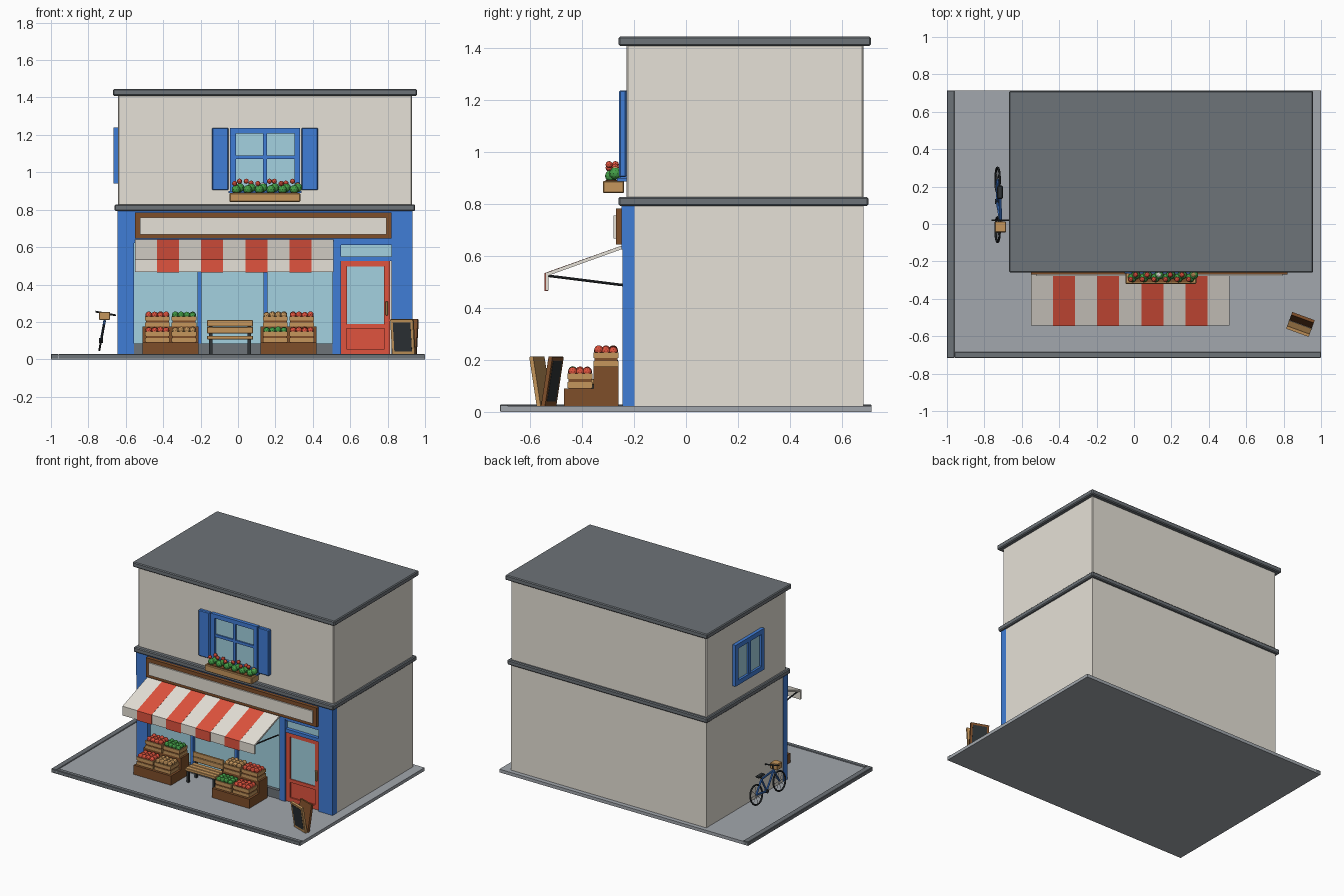
import bpy, bmesh, random
from mathutils import Matrix, Vector
from math import pi, radians, sin, cos

random.seed(4)
cube = bpy.data.objects.get("Cube")
if cube:
    bpy.data.objects.remove(cube)


def material(name, *rgb):
    """Flat material from 0-255 display values, stored as linear."""
    m = bpy.data.materials.new(name)
    m.use_nodes = True
    c = [((v / 255 + 0.055) / 1.055) ** 2.4 for v in rgb] + [1]
    m.diffuse_color = c
    m.node_tree.nodes["Principled BSDF"].inputs["Base Color"].default_value = c
    return m


cream = material("cream plaster", 230, 225, 215)
slate = material("slate grey", 109, 115, 120)
paving = material("paving grey", 162, 167, 173)
blue = material("blue paint", 64, 125, 214)
glass = material("pale glass", 163, 209, 224)
red = material("red", 224, 83, 62)
brown = material("dark wood", 127, 79, 42)
tan = material("light wood", 197, 150, 92)
black = material("near black", 46, 51, 54)
green = material("leaf green", 68, 160, 72)


def finish(name, bm, mat, bevel=0):
    me = bpy.data.meshes.new(name)
    bm.to_mesh(me)
    bm.free()
    me.materials.append(mat)
    ob = bpy.data.objects.new(name, me)
    bpy.context.collection.objects.link(ob)
    if bevel:
        mod = ob.modifiers.new("bevel", "BEVEL")
        mod.width, mod.segments = bevel, 1
    return ob


def box(name, x, y, z, mat, bevel=0):
    bm = bmesh.new()
    mid = Vector([(a + b) / 2 for a, b in (x, y, z)])
    size = [abs(b - a) for a, b in (x, y, z)]
    bmesh.ops.create_cube(bm, size=1, matrix=Matrix.Translation(mid) @ Matrix.Diagonal(size + [1]))
    return finish(name, bm, mat, bevel)


def balls(name, points, r, mat):
    bm = bmesh.new()
    for p in points:
        bmesh.ops.create_icosphere(bm, subdivisions=2, radius=r, matrix=Matrix.Translation(p))
    return finish(name, bm, mat)


def rods(name, pairs, r, mat):
    bm = bmesh.new()
    for a, b in pairs:
        a, b = Vector(a), Vector(b)
        m = Matrix.Translation((a + b) / 2) @ (b - a).to_track_quat("Z", "Y").to_matrix().to_4x4()
        bmesh.ops.create_cone(bm, cap_ends=True, segments=8, radius1=r, radius2=r,
                              depth=(b - a).length, matrix=m)
    return finish(name, bm, mat)


def on_wall(side, name, u, d, z, mat, bevel=0):
    """Box on the front or left-hand wall; d is the distance out of the wall."""
    if side == "front":
        return box(name, u, (-0.23 - d[0], -0.23 - d[1]), z, mat, bevel)
    return box(name, (-0.642 - d[0], -0.642 - d[1]), u, z, mat, bevel)


def frame(side, name, u, d, z, w, mat):
    for n, uu, zz in (("left", (u[0], u[0] + w), z), ("right", (u[1] - w, u[1]), z),
                      ("bottom", (u[0] + w, u[1] - w), (z[0], z[0] + w)),
                      ("top", (u[0] + w, u[1] - w), (z[1] - w, z[1]))):
        on_wall(side, f"{name}_{n}", uu, d, zz, mat)


# Ground and kerb
box("pavement", (-1, 1), (-0.715, 0.715), (0, 0.023), paving)
box("kerb_side", (-1.001, -0.96), (-0.716, 0.715), (0.002, 0.028), slate, 0.003)
box("kerb_front", (-0.96, 1), (-0.716, -0.685), (0.002, 0.028), slate, 0.003)

# Building body
box("lower_walls", (-0.642, 0.93), (-0.2, 0.683), (0.02, 0.8), cream)
box("upper_walls", (-0.642, 0.93), (-0.23, 0.683), (0.8, 1.415), cream, 0.006)
box("floor_ledge", (-0.66, 0.947), (-0.26, 0.702), (0.793, 0.828), slate, 0.006)
box("roof", (-0.668, 0.957), (-0.26, 0.712), (1.409, 1.445), slate, 0.006)

# Shop front
front = (-0.245, -0.198)
for n, x in (("left", (-0.645, -0.555)), ("right", (0.82, 0.933))):
    box(f"pilaster_{n}", x, front, (0.022, 0.625), blue)
    box(f"pilaster_head_{n}", x, (-0.248, -0.198), (0.625, 0.794), blue)
box("frieze", (-0.555, 0.82), front, (0.622, 0.794), blue)
box("shop_glass", (-0.555, 0.51), (-0.215, -0.2), (0.08, 0.625), glass)
box("shop_plinth", (-0.555, 0.51), (-0.238, -0.2), (0.022, 0.085), slate)
for x in (-0.206, 0.148):
    box("shop_mullion", (x - 0.011, x + 0.011), (-0.236, -0.2), (0.085, 0.625), blue)
box("door_post", (0.505, 0.55), front, (0.022, 0.625), blue)
box("door_rail", (0.55, 0.82), (-0.24, -0.2), (0.525, 0.55), blue)
box("transom_glass", (0.55, 0.82), (-0.215, -0.2), (0.55, 0.61), glass)
box("transom_head", (0.55, 0.82), (-0.24, -0.2), (0.61, 0.625), blue)

# Door
box("door", (0.55, 0.812), (-0.222, -0.2), (0.024, 0.525), red)
box("door_glass", (0.583, 0.78), (-0.226, -0.22), (0.185, 0.508), glass)
frame("front", "door_stile", (0.55, 0.812), (-0.012, 0.002), (0.024, 0.525), 0.03, red)
box("door_lock_rail", (0.58, 0.782), (-0.232, -0.218), (0.165, 0.19), red)
box("door_handle", (0.788, 0.803), (-0.245, -0.23), (0.235, 0.31), tan, 0.003)

# Sign board
box("sign_back", (-0.545, 0.815), (-0.262, -0.24), (0.65, 0.778), brown)
frame("front", "sign_frame", (-0.552, 0.822), (0.01, 0.04), (0.645, 0.784), 0.028, brown)
box("sign_panel", (-0.523, 0.793), (-0.279, -0.26), (0.667, 0.757), cream)

# Striped awning
step = 1.06 / 9
for i in range(9):
    x0 = -0.55 + i * step
    odd = i % 2
    bm = bmesh.new()
    rows = [[bm.verts.new((x, y, z)) for x in (x0, x0 + step)]
            for y, z in ((-0.24, 0.636), (-0.535 - 0.003 * odd, 0.53), (-0.535 - 0.003 * odd, 0.468 - 0.003 * odd))]
    for a, b in zip(rows, rows[1:]):
        bm.faces.new((a[0], b[0], b[1], a[1]))
    ob = finish("awning_stripe", bm, red if odd else cream)
    mod = ob.modifiers.new("thickness", "SOLIDIFY")
    mod.thickness, mod.offset, mod.use_even_offset = 0.013, 0, True
rods("awning_arms", [((x, -0.53, 0.524), (x, -0.24, 0.488)) for x in (-0.53, 0.49)], 0.005, black)

# Upper front window with shutters
on_wall("front", "window_glass", (-0.03, 0.32), (0, 0.008), (0.9, 1.23), glass)
frame("front", "window_frame", (-0.042, 0.332), (0, 0.024), (0.895, 1.238), 0.03, blue)
on_wall("front", "window_bar_upright", (0.135, 0.155), (0, 0.018), (0.9, 1.23), blue)
on_wall("front", "window_bar_level", (-0.02, 0.31), (0, 0.018), (1.07, 1.09), blue)
on_wall("front", "window_sill", (-0.05, 0.34), (0, 0.035), (0.888, 0.9), blue)
for u in ((-0.139, -0.05), (0.34, 0.428)):
    on_wall("front", "shutter", u, (0, 0.028), (0.904, 1.238), blue, 0.005)

# Side window
on_wall("left", "side_window_glass", (0.06, 0.37), (0, 0.008), (0.95, 1.23), glass)
frame("left", "side_window_frame", (0.05, 0.38), (0, 0.024), (0.94, 1.24), 0.034, blue)
on_wall("left", "side_window_bar", (0.2, 0.23), (0, 0.02), (0.95, 1.23), blue)

# Flower box
box("flower_box", (-0.045, 0.333), (-0.32, -0.238), (0.842, 0.889), tan, 0.004)
box("flower_soil", (-0.03, 0.318), (-0.31, -0.25), (0.885, 0.893), brown)
leaves, blooms = [], {red: [], cream: [], tan: []}
for i, colour in enumerate((red, red, cream, red, red, tan)):
    x = -0.01 + i * 0.062
    leaves += [Vector((x, -0.288, 0.908)), Vector((x + 0.02, -0.272, 0.918))]
    blooms[red].append(Vector((x - 0.008, -0.296, 0.94 + 0.012 * (i % 2))))
    blooms[colour].append(Vector((x + 0.018, -0.272, 0.952 - 0.01 * (i % 3))))
balls("flower_leaves", leaves, 0.024, green)
for colour, points in blooms.items():
    balls("flower_blooms", points, 0.014, colour)


# Produce stands with slatted crates
def crate(x, y, z, mat):
    w, d = 0.066, 0.048
    box("crate_core", (x - w + 0.004, x + w - 0.004), (y - d + 0.004, y + d - 0.004), (z, z + 0.05), brown)
    for z0 in (z + 0.003, z + 0.036):
        zz = (z0, z0 + 0.022)
        for s in (-1, 1):
            box("crate_slat", (x - w, x + w), (y + s * d, y + s * (d - 0.007)), zz, tan)
            box("crate_end_slat", (x + s * w, x + s * (w - 0.007)), (y - d, y + d), zz, tan)
    balls("produce", [Vector((x + (i - 1.5) * 0.031, y + (j - 1) * 0.028, z + 0.062 + random.uniform(0, 0.006)))
                      for i in range(4) for j in range(3)], 0.018, mat)


for x, fills in ((-0.36, (red, tan, red, green)), (0.27, (green, red, tan, red))):
    box("stand_low_step", (x - 0.15, x + 0.15), (-0.47, -0.356), (0.022, 0.09), brown)
    box("stand_high_step", (x - 0.15, x + 0.15), (-0.356, -0.26), (0.022, 0.175), brown)
    for k, mat in enumerate(fills):
        crate(x + (-0.071, 0.071)[k % 2], (-0.408, -0.308)[k // 2], (0.09, 0.171)[k // 2], mat)

# Bench
for i in range(3):
    y = -0.375 + i * 0.036
    box("bench_seat_slat", (-0.165, 0.08), (y, y + 0.033), (0.106, 0.126), tan, 0.002)
for z in (0.139, 0.175):
    box("bench_back_slat", (-0.165, 0.08), (-0.282, -0.27), (z, z + 0.034), tan, 0.002)
for x in (-0.155, 0.052):
    for y in (-0.37, -0.28):
        box("bench_leg", (x, x + 0.018), (y, y + 0.014), (0.022, 0.108), black)
    box("bench_rail", (x, x + 0.018), (-0.37, -0.266), (0.096, 0.107), black)
    box("bench_back_post", (x, x + 0.018), (-0.272, -0.262), (0.1, 0.2), black)

# Folding chalkboard
for s in (1, -1):
    place = (Matrix.Translation((0.89, -0.537, 0.024)) @ Matrix.Rotation(radians(-20), 4, "Z")
             @ Matrix.Rotation(s * 0.16, 4, "X") @ Matrix.Translation((0, -s * 0.009, 0)))
    for ob in (box("chalkboard_frame", (-0.064, 0.064), (-0.008, 0.008), (0, 0.193), tan if s > 0 else brown),
               box("chalkboard_slate", (-0.05, 0.05), (-s * 0.006, -s * 0.009), (0.02, 0.178), black)):
        ob.data.transform(place)


# Bicycle leaning to the wall
def pt(y, z, dx=0):
    return Vector((-0.742 + (z - 0.045) * 0.18 + dx, y, z))


rear, hub, crank, seat, head = pt(0.235, 0.115), pt(-0.03, 0.115), pt(0.12, 0.1), pt(0.155, 0.195), pt(0.012, 0.205)
for c in (rear, hub):
    bpy.ops.mesh.primitive_torus_add(major_segments=24, minor_segments=6, major_radius=0.067, minor_radius=0.006,
                                     location=c, rotation=(0, pi / 2 + 0.18, 0))
    tyre = bpy.context.object
    tyre.name = "bicycle_tyre"
    tyre.data.materials.append(black)
    rods("bicycle_spokes", [(pt(c.y + 0.064 * cos(a), c.z + 0.064 * sin(a)),
                             pt(c.y - 0.064 * cos(a), c.z - 0.064 * sin(a)))
                            for a in (0, pi / 4, pi / 2, 3 * pi / 4)], 0.0015, paving)
rods("bicycle_frame", [(rear, crank), (rear, seat), (crank, seat), (crank, head), (seat, head), (head, hub)],
     0.007, blue)
stem = pt(0.018, 0.245)
rods("bicycle_handlebar", [(head, stem), (pt(0.02, 0.255, -0.058), pt(0.02, 0.235, 0.055))], 0.005, black)
rods("bicycle_seat_post", [(seat, pt(0.163, 0.222))], 0.005, black)
box("bicycle_saddle", (-0.732, -0.7), (0.135, 0.205), (0.22, 0.234), black, 0.005)
rods("bicycle_chainwheel", [(crank + Vector((-0.01, 0, 0)), crank + Vector((0.01, 0, 0)))], 0.014, black)
box("bicycle_basket", (-0.744, -0.684), (-0.045, 0.014), (0.21, 0.254), tan, 0.004)
